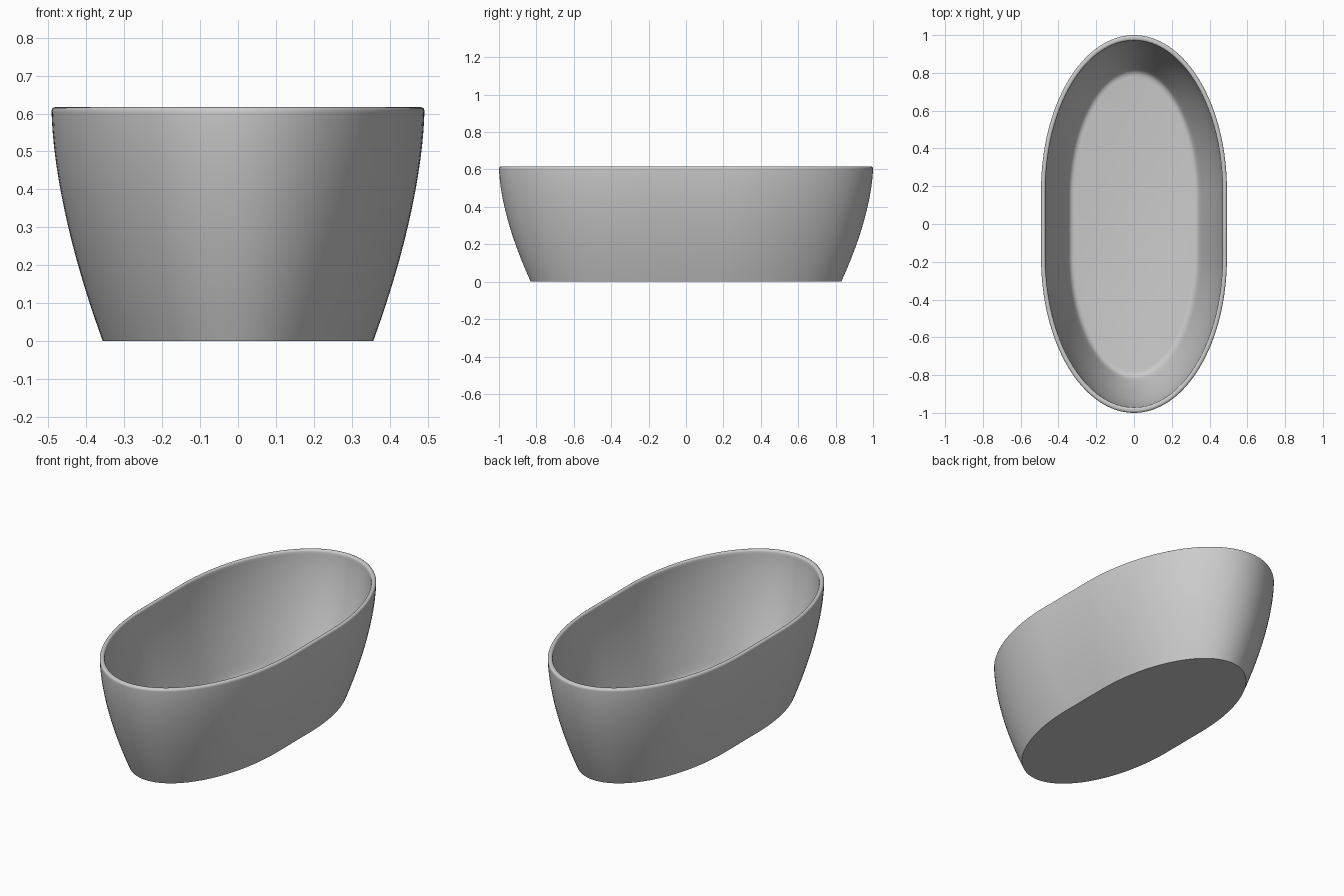
import bpy, bmesh, math

if "Cube" in bpy.data.objects:
    bpy.data.objects.remove(bpy.data.objects["Cube"], do_unlink=True)

HALF_W, HALF_L, HEIGHT = 0.492, 1.0, 0.617
SEGMENTS = 64            # segments per rounded end
WALL = 0.023


def wall_inset(z):
    """Inward offset of the curved outer wall at height z."""
    return 0.135 * max(0.0, 1 - z / 0.61) ** 1.65


def outline(inset, z):
    """Oval ring: two half ellipses joined by straight sides."""
    w, l = HALF_W - inset, HALF_L - 1.26 * inset
    straight = 0.18 * l
    ring = []
    for end in (1, -1):
        for i in range(SEGMENTS + 1):
            a = math.pi * i / SEGMENTS
            ring.append((end * w * math.cos(a),
                         end * (straight + (l - straight) * math.sin(a)), z))
    return ring


# Wall section: up the outside, over the rounded rim, down the inside
steps = 14
profile = [(wall_inset(0.6 * i / steps), 0.6 * i / steps) for i in range(steps + 1)]
profile += [(0.0, 0.607), (0.002, 0.613), (0.006, 0.616), (0.010, HEIGHT),
            (0.014, HEIGHT), (0.018, 0.616), (0.021, 0.613), (WALL, 0.607)]
for i in range(steps + 1):
    z = 0.595 + (0.05 - 0.595) * i / steps
    profile.append((wall_inset(z) + WALL + 0.003 * (1 - z / 0.6), z))
# Soft fillet into the floor
profile += [(0.149, 0.038), (0.156, 0.030), (0.165, 0.025), (0.176, 0.023)]

bm = bmesh.new()
rings = [[bm.verts.new(co) for co in outline(d, z)] for d, z in profile]
for lower, upper in zip(rings, rings[1:]):
    n = len(lower)
    for i in range(n):
        j = (i + 1) % n
        bm.faces.new((lower[i], lower[j], upper[j], upper[i]))
bm.faces.new(list(reversed(rings[0])))   # underside
bm.faces.new(rings[-1])                  # tub floor
bmesh.ops.recalc_face_normals(bm, faces=bm.faces)

mesh = bpy.data.meshes.new("bathtub")
bm.to_mesh(mesh)
bm.free()
tub = bpy.data.objects.new("bathtub", mesh)
bpy.context.collection.objects.link(tub)

# Plain grey finish
grey = bpy.data.materials.new("light grey")
grey.use_nodes = True
colour = (0.6, 0.6, 0.6, 1)
grey.diffuse_color = colour
grey.node_tree.nodes["Principled BSDF"].inputs["Base Color"].default_value = colour
mesh.materials.append(grey)

# Smooth walls with a crisp bottom edge
bpy.ops.object.select_all(action='DESELECT')
tub.select_set(True)
bpy.context.view_layer.objects.active = tub
bpy.ops.object.shade_smooth_by_angle(angle=math.radians(40))
